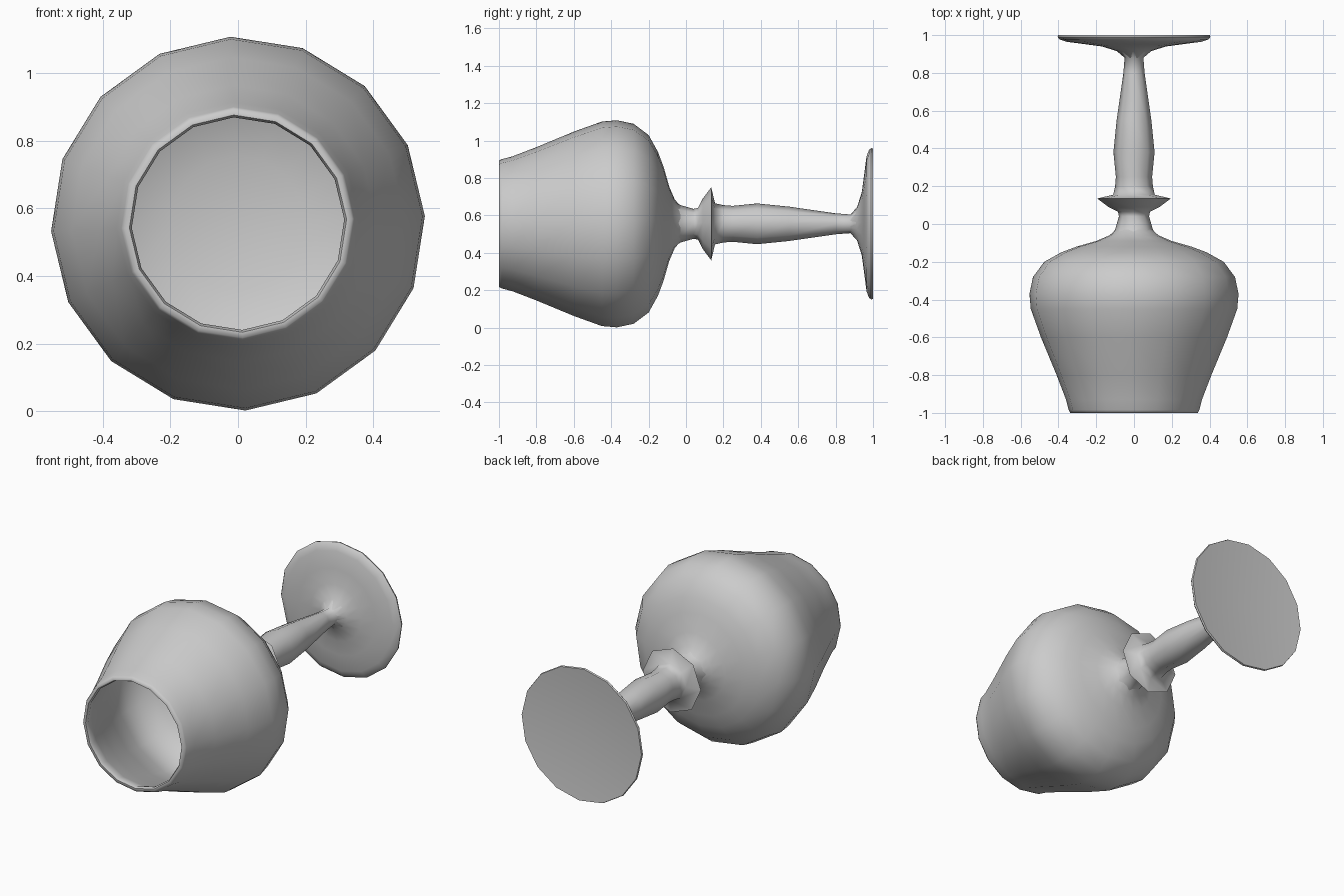
import bpy, bmesh, math

if "Cube" in bpy.data.objects:
    bpy.data.objects.remove(bpy.data.objects["Cube"])

AXIS_Z = 0.555          # height of the goblet's lying axis
TURN = math.radians(2.3)


def lathe(name, profile, sides, angle=50):
    """Revolve (y, radius) pairs about the y axis; radius 0 makes a pole."""
    bm = bmesh.new()
    rings = []
    for y, r in profile:
        if r == 0:
            rings.append([bm.verts.new((0, y, AXIS_Z))])
            continue
        rings.append([bm.verts.new((r * math.cos(TURN + 2 * math.pi * i / sides), y,
                                    AXIS_Z + r * math.sin(TURN + 2 * math.pi * i / sides)))
                      for i in range(sides)])
    for a, b in zip(rings, rings[1:]):
        for i in range(sides):
            j = (i + 1) % sides
            quad = [a[i % len(a)], a[j % len(a)], b[j % len(b)], b[i % len(b)]]
            bm.faces.new(list(dict.fromkeys(quad)))
    # profiles run so that this winding faces outward
    bmesh.ops.reverse_faces(bm, faces=bm.faces[:])
    mesh = bpy.data.meshes.new(name)
    bm.to_mesh(mesh)
    bm.free()
    obj = bpy.data.objects.new(name, mesh)
    bpy.context.collection.objects.link(obj)
    bpy.ops.object.select_all(action='DESELECT')
    bpy.context.view_layer.objects.active = obj
    obj.select_set(True)
    bpy.ops.object.shade_smooth_by_angle(angle=math.radians(angle))
    return obj


# Bowl: inside bottom, up to the rim, then down the outside
lathe("bowl", [(-0.10, 0), (-0.115, 0.20), (-0.15, 0.33), (-0.21, 0.44), (-0.28, 0.505),
               (-0.37, 0.528), (-0.45, 0.52), (-0.60, 0.465), (-0.80, 0.383),
               (-0.93, 0.332), (-0.985, 0.315), (-1.0, 0.322), (-1.0, 0.338),
               (-0.985, 0.346), (-0.93, 0.36), (-0.80, 0.41), (-0.60, 0.493),
               (-0.45, 0.547), (-0.37, 0.554), (-0.28, 0.535), (-0.20, 0.475),
               (-0.15, 0.385), (-0.12, 0.305), (-0.09, 0.20), (-0.06, 0.13),
               (-0.03, 0.095)], 16, 65)

# Stem with its octagonal knob
lathe("stem", [(-0.06, 0.12), (-0.03, 0.10), (0.04, 0.08), (0.065, 0.085), (0.09, 0.135),
               (0.135, 0.195), (0.155, 0.11), (0.20, 0.10), (0.25, 0.096),
               (0.38, 0.109), (0.55, 0.092), (0.80, 0.056), (0.88, 0.05),
               (0.91, 0.085)], 8, 65)

# Foot with a slightly hollow underside
lathe("foot", [(0.88, 0.047), (0.915, 0.09), (0.94, 0.17), (0.952, 0.26), (0.965, 0.36),
               (0.978, 0.395), (0.99, 0.405), (1.0, 0.402), (0.965, 0)], 16, 50)
